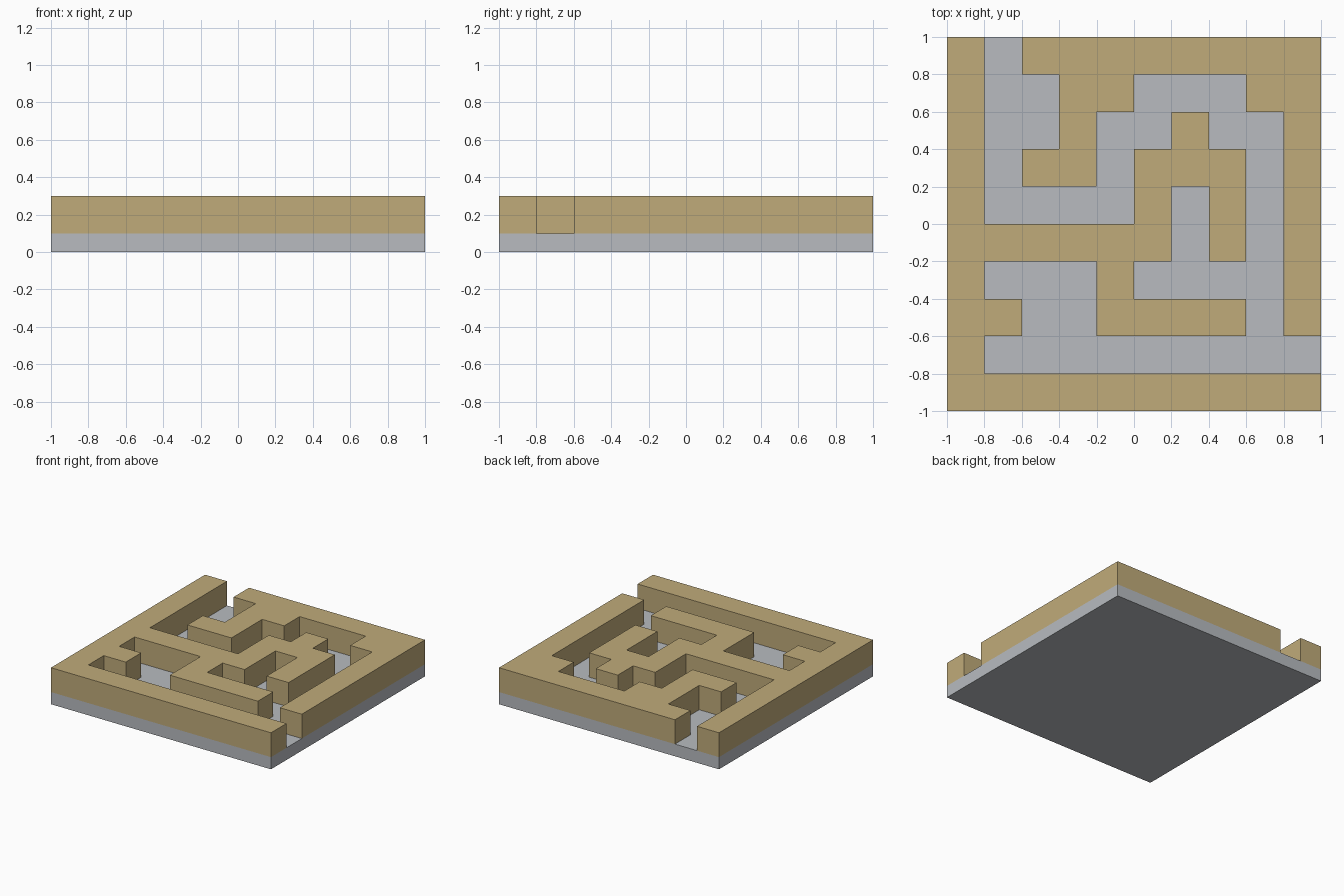
import bpy
import bmesh

CELL = 0.2
FLOOR_Z = 0.1
WALL_HEIGHT = 0.2

# Floor plan, back row first: '#' is wall, '.' is open path
PLAN = [
    "#.########",
    "#..##...##",
    "#..#..#..#",
    "#.##.###.#",
    "#....#.#.#",
    "######.#.#",
    "#...#....#",
    "##..####.#",
    "#.........",
    "##########",
]


def make_material(name, rgb):
    mat = bpy.data.materials.new(name)
    mat.use_nodes = True
    color = (*rgb, 1.0)
    mat.diffuse_color = color
    mat.node_tree.nodes["Principled BSDF"].inputs["Base Color"].default_value = color
    return mat


def extruded_plan(name, is_filled, z, height, mat):
    """Fill the chosen cells, merge them into clean outlines and extrude up."""
    bm = bmesh.new()
    n = len(PLAN)
    corners = {}

    def corner(i, j):
        if (i, j) not in corners:
            corners[i, j] = bm.verts.new(((i - n / 2) * CELL, (n / 2 - j) * CELL, z))
        return corners[i, j]

    for j, row in enumerate(PLAN):
        for i, mark in enumerate(row):
            if is_filled(mark):
                bm.faces.new([corner(i, j + 1), corner(i + 1, j + 1),
                              corner(i + 1, j), corner(i, j)])

    bmesh.ops.dissolve_limit(bm, angle_limit=0.01, verts=bm.verts[:], edges=bm.edges[:])
    raised = bmesh.ops.extrude_face_region(bm, geom=bm.faces[:], use_keep_orig=True)["geom"]
    bmesh.ops.translate(bm, vec=(0, 0, height),
                        verts=[v for v in raised if isinstance(v, bmesh.types.BMVert)])
    bmesh.ops.recalc_face_normals(bm, faces=bm.faces[:])

    mesh = bpy.data.meshes.new(name)
    bm.to_mesh(mesh)
    bm.free()
    mesh.materials.append(mat)
    obj = bpy.data.objects.new(name, mesh)
    bpy.context.collection.objects.link(obj)
    return obj


cube = bpy.data.objects.get("Cube")
if cube:
    bpy.data.objects.remove(cube, do_unlink=True)

stone = make_material("pale grey", (0.48, 0.50, 0.53))
sand = make_material("sand tan", (0.53, 0.41, 0.195))

# Square base slab, whose top is the path floor
extruded_plan("base_slab", lambda mark: True, 0.0, FLOOR_Z, stone)

# Maze walls standing on the slab
extruded_plan("maze_walls", lambda mark: mark == "#", FLOOR_Z, WALL_HEIGHT, sand)
